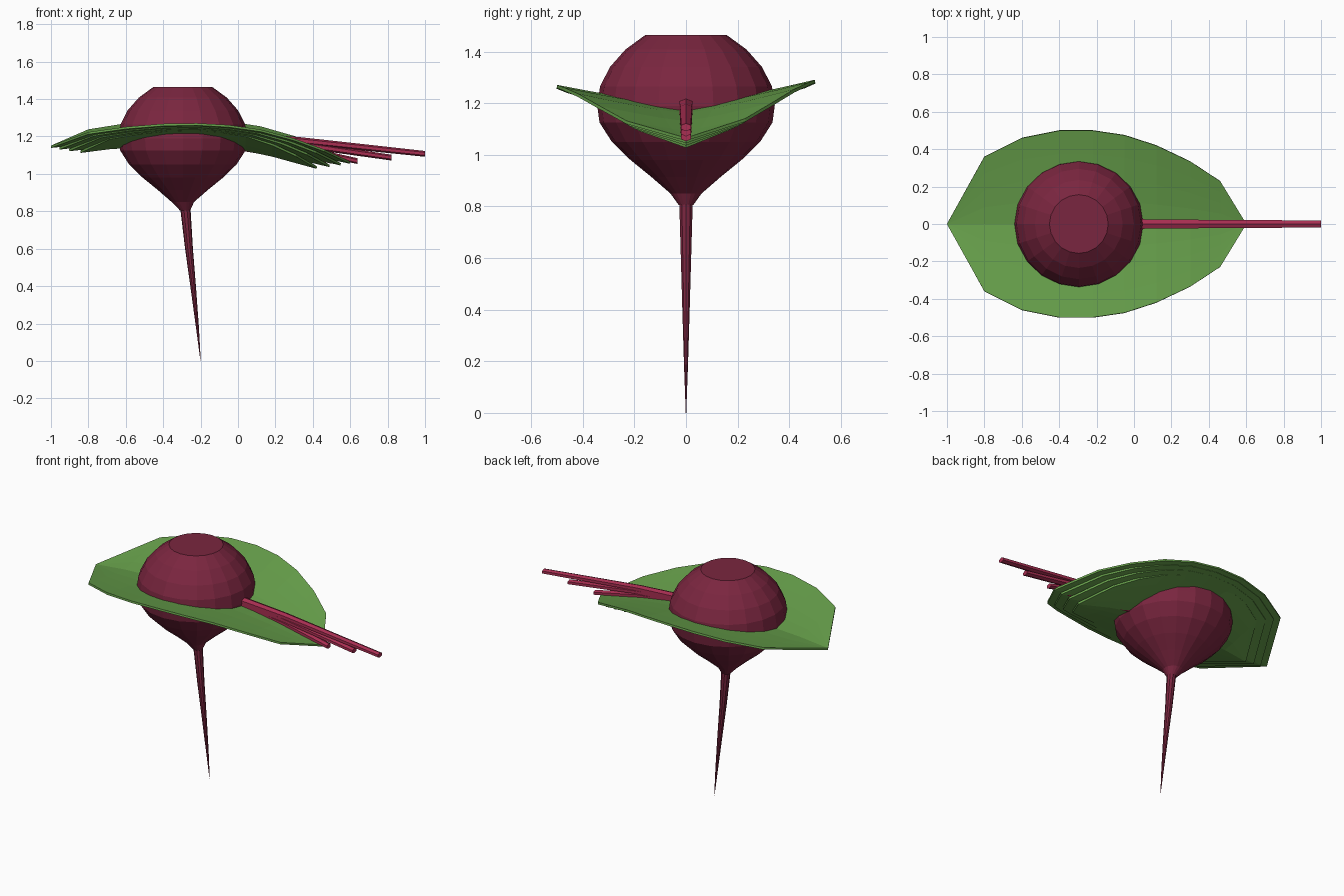
import bpy, bmesh, math
from mathutils import Vector

if "Cube" in bpy.data.objects:
    bpy.data.objects.remove(bpy.data.objects["Cube"])


def material(name, rgb):
    m = bpy.data.materials.new(name)
    m.diffuse_color = (*rgb, 1)
    m.use_nodes = True
    m.node_tree.nodes["Principled BSDF"].inputs["Base Color"].default_value = m.diffuse_color
    return m


beet_red = material("beet red", (0.195, 0.019, 0.050))
stem_red = material("stem red", (0.40, 0.028, 0.085))
leaf_green = material("leaf green", (0.135, 0.35, 0.07))


def finish(name, bm, mat):
    bmesh.ops.remove_doubles(bm, verts=bm.verts, dist=1e-4)
    bmesh.ops.recalc_face_normals(bm, faces=bm.faces)
    me = bpy.data.meshes.new(name)
    bm.to_mesh(me)
    bm.free()
    me.materials.append(mat)
    ob = bpy.data.objects.new(name, me)
    bpy.context.collection.objects.link(ob)
    return ob


def skin(bm, rings):
    """Bridge closed rings of points and cap both ends."""
    rings = [[bm.verts.new(p) for p in r] for r in rings]
    n = len(rings[0])
    for a, b in zip(rings, rings[1:]):
        for i in range(n):
            j = (i + 1) % n
            bm.faces.new((a[i], a[j], b[j], b[i]))
    bm.faces.new(rings[0])
    bm.faces.new(rings[-1])


def lathe(name, profile, sides, mat):
    """Profile points are (centre x, radius, z)."""
    bm = bmesh.new()
    skin(bm, [[(cx + r * math.cos(math.tau * i / sides),
                r * math.sin(math.tau * i / sides), z) for i in range(sides)]
              for cx, r, z in profile])
    return finish(name, bm, mat)


# Bulb and tapering root
CX = -0.295
lathe("bulb", [(CX, r, z) for r, z in (
    (0.157, 1.465), (0.235, 1.408), (0.295, 1.34), (0.333, 1.265), (0.344, 1.19),
    (0.335, 1.125), (0.287, 1.05), (0.215, 0.98), (0.135, 0.915),
    (0.06, 0.85))] + [(-0.283, 0.028, 0.805)], 20, beet_red)
lathe("root", [(-0.283, 0.03, 0.85), (-0.28, 0.027, 0.80), (-0.262, 0.021, 0.6),
               (-0.24, 0.015, 0.4), (-0.217, 0.008, 0.18), (-0.2, 0.001, 0.0)],
      10, beet_red)

# Leaf stations: x, half width, midrib height, edge height
STATIONS = [(-1.0, 0.0, 1.145, 1.145), (-0.8, 0.36, 1.165, 1.225),
            (-0.6, 0.46, 1.175, 1.255), (-0.4, 0.5, 1.185, 1.272),
            (-0.22, 0.5, 1.185, 1.275), (-0.05, 0.475, 1.175, 1.265),
            (0.12, 0.42, 1.155, 1.24), (0.3, 0.335, 1.125, 1.19),
            (0.46, 0.23, 1.09, 1.13), (0.6, 0.0, 1.06, 1.06)]


def leaf(name, scale, drop):
    bm = bmesh.new()
    steps = [k / 4 for k in range(-4, 5)]
    rows = []
    for x, w, mid, edge in STATIONS:
        row = []
        for s in steps:
            z = mid + (edge - mid) * abs(s) ** 1.2 + 0.02 * s * w
            row.append(bm.verts.new((-0.25 + (x + 0.25) * scale,
                                     s * w * scale, z - drop)))
        rows.append(row)
    for a, b in zip(rows, rows[1:]):
        for i in range(len(steps) - 1):
            bm.faces.new((a[i], b[i], b[i + 1], a[i + 1]))
    bmesh.ops.dissolve_degenerate(bm, dist=1e-5, edges=bm.edges)
    ob = finish(name, bm, leaf_green)
    mod = ob.modifiers.new("thickness", 'SOLIDIFY')
    mod.thickness = 0.012
    mod.offset = 0


# Stack of nested leaves, largest on top
for k, scale in enumerate((1.0, 0.94, 0.87, 0.79)):
    leaf(f"leaf_{k + 1}", scale, 0.009 * k)


def stem(name, path, half_w, half_h):
    bm = bmesh.new()
    rings = []
    for k, (x, z) in enumerate(path):
        f = 1 - 0.3 * k / (len(path) - 1)
        rings.append([(x, half_w * f * math.cos(math.tau * (i + 0.5) / 6),
                       z + half_h * f * math.sin(math.tau * (i + 0.5) / 6))
                      for i in range(6)])
    skin(bm, rings)
    finish(name, bm, stem_red)


# Fan of stems leaving the bulb, each lower one shorter
for k, (end_x, end_z, mid_z) in enumerate((
        (1.0, 1.107, 1.178), (0.82, 1.087, 1.158), (0.64, 1.068, 1.135),
        (0.5, 1.07, 1.11), (0.35, 1.088, 1.09))):
    start = (-0.1, 1.205 - 0.01 * k)
    path = [start, (0.33, mid_z), (end_x, end_z)]
    stem(f"stem_{k + 1}", path, 0.031, 0.022)
